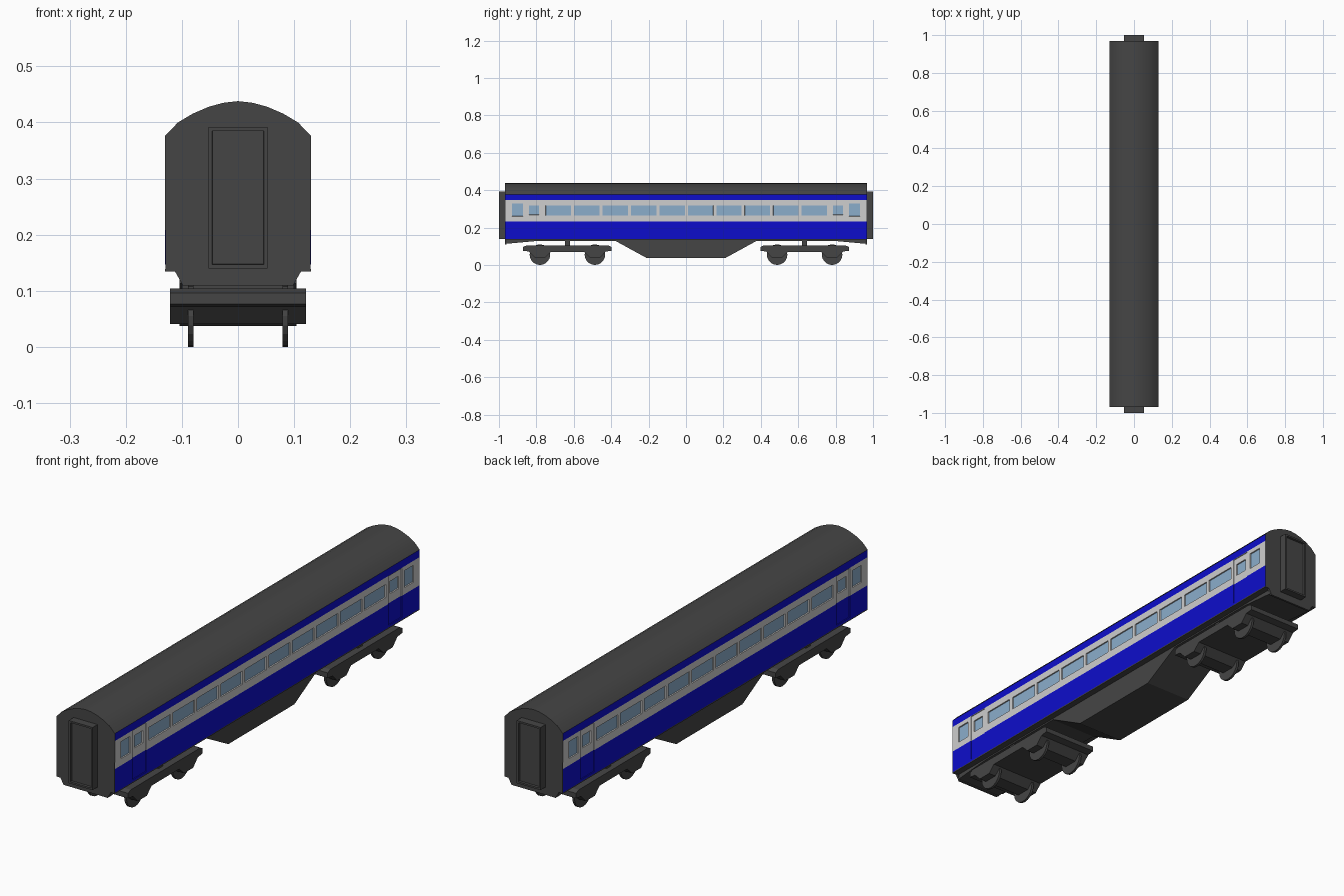
import bpy, bmesh, math

if "Cube" in bpy.data.objects:
    bpy.data.objects.remove(bpy.data.objects["Cube"])

def material(name, col):
    m = bpy.data.materials.new(name)
    m.diffuse_color = (*col, 1)
    m.use_nodes = True
    m.node_tree.nodes["Principled BSDF"].inputs["Base Color"].default_value = m.diffuse_color
    return m

DARK = material("dark grey", (0.06, 0.06, 0.06))
BLUE = material("deep blue", (0.004, 0.004, 0.6))
CREAM = material("pale grey", (0.62, 0.62, 0.62))
GLASS = material("window blue", (0.26, 0.42, 0.6))

def finish(name, bm, mats):
    me = bpy.data.meshes.new(name)
    bm.to_mesh(me)
    bm.free()
    ob = bpy.data.objects.new(name, me)
    bpy.context.collection.objects.link(ob)
    for m in mats:
        me.materials.append(m)
    return ob

def prism(name, pts, a0, a1, axis):
    """Extrude a 2D profile along x (pts = y,z) or along y (pts = x,z)."""
    bm = bmesh.new()
    place = (lambda p, a: (a, p[0], p[1])) if axis == 'x' else (lambda p, a: (p[0], a, p[1]))
    rings = [[bm.verts.new(place(p, a)) for p in pts] for a in (a0, a1)]
    bm.faces.new(rings[0])
    bm.faces.new(rings[1])
    n = len(pts)
    for i in range(n):
        j = (i + 1) % n
        bm.faces.new((rings[0][i], rings[0][j], rings[1][j], rings[1][i]))
    bmesh.ops.recalc_face_normals(bm, faces=bm.faces)
    return finish(name, bm, [DARK])

def mirrored(half):
    """Complete a right-hand half profile across the centre line."""
    return half + [(-a, b) for a, b in reversed(half) if a > 0]

# Side wall: a grid cut at every stripe, door and window edge
L, W = 0.968, 0.13
windows = [(-0.75 + 0.152 * i, -0.614 + 0.152 * i, 0.265, 0.318) for i in range(10)]
doors = []
for s in (-1, 1):
    for a, b, z0, z1 in ((0.786, 0.84, 0.268, 0.318), (0.872, 0.93, 0.26, 0.328)):
        windows.append((min(s * a, s * b), max(s * a, s * b), z0, z1))
    doors.append((min(s * 0.77, s * 0.855), max(s * 0.77, s * 0.855), 0.147, 0.344))
rects = windows + doors
ys = sorted({-L, L} | {round(v, 4) for r in rects for v in r[:2]})
zs = sorted({0.138, 0.233, 0.346, 0.376} | {v for r in rects for v in r[2:]})

def inside(f, rs):
    c = f.calc_center_median()
    return abs(f.normal.x) > 0.9 and any(r[0] < c.y < r[1] and r[2] < c.z < r[3] for r in rs)

bm = bmesh.new()
grid = [[bm.verts.new((W, y, z)) for z in zs] for y in ys]
for i in range(len(ys) - 1):
    for j in range(len(zs) - 1):
        bm.faces.new((grid[i][j], grid[i + 1][j], grid[i + 1][j + 1], grid[i][j + 1]))
for rs, depth in ((doors, 0.003), (windows, 0.005)):
    bm.normal_update()
    bmesh.ops.inset_region(bm, faces=[f for f in bm.faces if inside(f, rs)],
                           thickness=0.0005, depth=-depth, use_even_offset=True)
bm.normal_update()
for f in bm.faces:
    z = f.calc_center_median().z
    f.material_index = 2 if inside(f, windows) else 1 if 0.233 < z < 0.346 else 0
walls = finish("side_walls", bm, [BLUE, CREAM, GLASS])
walls.modifiers.new("Mirror", 'MIRROR')

# Curved roof and floor
arch = [(W, 0.376), (0.107, 0.4), (0.08, 0.416), (0.052, 0.428), (0.026, 0.435), (0, 0.438)]
roof = prism("roof", mirrored(arch), -L, L, 'y')
bpy.context.view_layer.objects.active = roof
roof.select_set(True)
bpy.ops.object.shade_smooth_by_angle(angle=math.radians(22))
prism("floor", [(-W, 0.134), (W, 0.134), (W, 0.139), (-W, 0.139)], -L, L, 'y')

# Underframe with drooping ends, and the tapered equipment box
prism("underframe", mirrored([(0.8, 0.128), (L - 0.004, 0.113), (L - 0.004, 0.136)]), -0.104, 0.104, 'x')
prism("equipment_box", mirrored([(0.21, 0.037), (0.38, 0.13)]), -0.104, 0.104, 'x')

for s, tag in ((-1, "front"), (1, "back")):
    # End wall
    end = [(0.098, 0.109), (0.112, 0.134), (W - 0.0005, 0.134)] + arch
    prism(tag + "_end_wall", mirrored(end), s * (L - 0.008), s * (L + 0.0005), 'y')

    # Gangway with a recessed door
    bm = bmesh.new()
    bmesh.ops.create_cube(bm, size=1)
    for v in bm.verts:
        v.co = (v.co.x * 0.106, s * 0.98 + v.co.y * 0.04, 0.266 + v.co.z * 0.252)
    bm.normal_update()
    outer = [f for f in bm.faces if f.normal.y * s > 0.9]
    bmesh.ops.inset_region(bm, faces=outer, thickness=0.007, use_even_offset=True)
    bmesh.ops.inset_region(bm, faces=outer, thickness=0.0005, depth=-0.01, use_even_offset=True)
    finish(tag + "_gangway", bm, [DARK])

    # Bogie frame with axle boxes hanging over each axle
    c = s * 0.634
    half = [(0, 0.07), (0.088, 0.07), (0.118, 0.041), (0.176, 0.041), (0.206, 0.072),
            (0.237, 0.076), (0.237, 0.096), (0.22, 0.104)]
    prism(tag + "_bogie_frame", [(c + y, z) for y, z in mirrored(half)], -0.121, 0.121, 'x')
    prism(tag + "_bogie_pivot", [(c - 0.014, 0.1), (c + 0.014, 0.1), (c + 0.014, 0.132),
                                 (c - 0.014, 0.132)], -0.1, 0.1, 'x')

    # Wheels
    for k in (-1, 1):
        for side in (-1, 1):
            y0 = c + k * 0.147
            ring = [(y0 + 0.055 * math.sin(math.tau * i / 20),
                     0.055 - 0.055 * math.cos(math.tau * i / 20)) for i in range(20)]
            prism(tag + "_wheel", ring, side * 0.079, side * 0.089, 'x')
